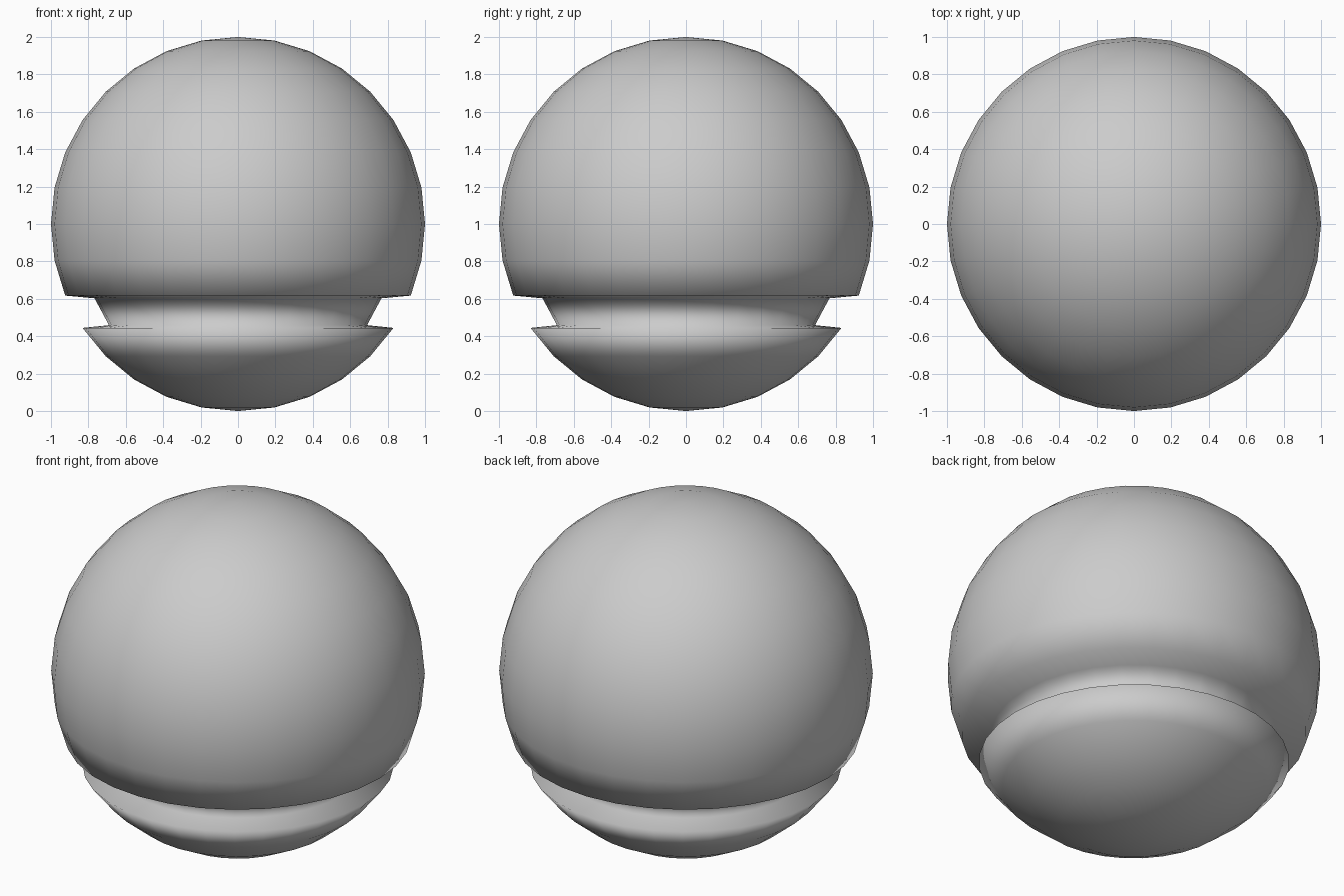
import bpy, bmesh
from mathutils import Vector

if "Cube" in bpy.data.objects:
    bpy.data.objects.remove(bpy.data.objects["Cube"])

# Ball: UV sphere resting on the ground
bm = bmesh.new()
bmesh.ops.create_uvsphere(bm, u_segments=32, v_segments=16, radius=1.0)
bmesh.ops.translate(bm, verts=bm.verts, vec=(0, 0, 1))

# Groove: one face loop extruded inward and scaled about its own centre
band = [f for f in bm.faces if 0.46 < f.calc_center_median().z < 0.60]
ret = bmesh.ops.extrude_face_region(bm, geom=band)
inner = [g for g in ret["geom"] if isinstance(g, bmesh.types.BMVert)]
bmesh.ops.delete(bm, geom=[f for f in band if f.is_valid], context='FACES_ONLY')
centre = Vector((0, 0, 0.531))
for v in inner:
    v.co = centre + (v.co - centre) * 0.83

bmesh.ops.recalc_face_normals(bm, faces=bm.faces)
for f in bm.faces:
    f.smooth = True

mesh = bpy.data.meshes.new("grooved_ball")
bm.to_mesh(mesh)
bm.free()
bpy.context.collection.objects.link(bpy.data.objects.new("grooved_ball", mesh))
